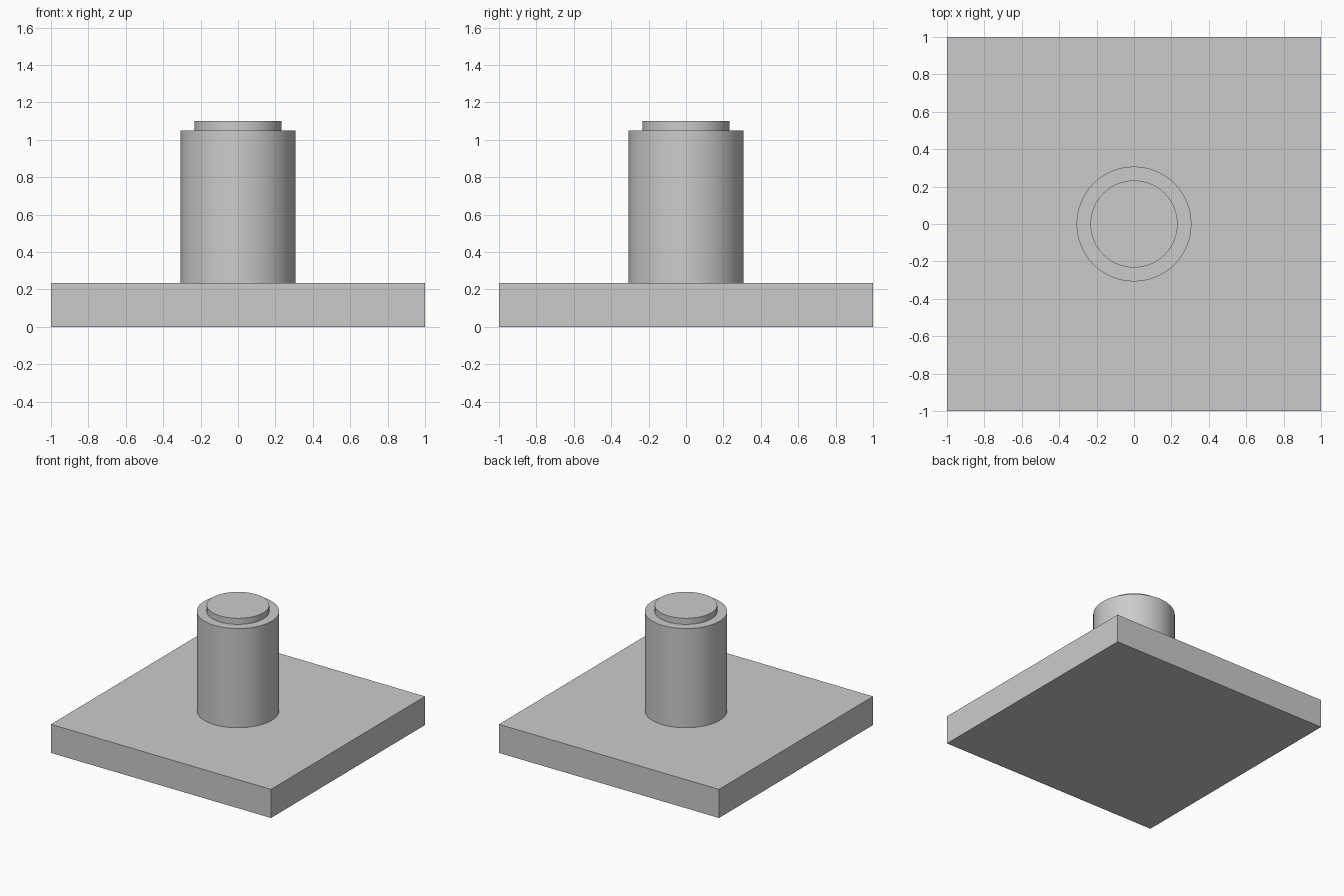
import bpy

cube = bpy.data.objects.get("Cube")
if cube:
    bpy.data.objects.remove(cube, do_unlink=True)

# Single flat grey for the whole model
GREY = (0.6, 0.6, 0.6, 1.0)
grey = bpy.data.materials.new("light_grey")
grey.use_nodes = True
grey.diffuse_color = GREY
grey.node_tree.nodes["Principled BSDF"].inputs["Base Color"].default_value = GREY

BASE_TOP, COLUMN_TOP, CAP_TOP = 0.235, 1.05, 1.10


def finish(name):
    obj = bpy.context.object
    obj.name = obj.data.name = name
    obj.data.materials.append(grey)
    return obj


def cylinder(name, radius, bottom, top):
    bpy.ops.mesh.primitive_cylinder_add(
        vertices=64, radius=radius, depth=top - bottom,
        location=(0, 0, (bottom + top) / 2))
    bpy.ops.object.shade_smooth_by_angle()
    return finish(name)


# Square base slab
bpy.ops.mesh.primitive_cube_add(size=1, location=(0, 0, BASE_TOP / 2))
base = finish("base_plate")
base.scale = (2, 2, BASE_TOP)
bpy.ops.object.transform_apply(location=False, rotation=False, scale=True)

# Round column and the narrower disc on top of it
cylinder("column", 0.307, BASE_TOP, COLUMN_TOP)
cylinder("top_disc", 0.233, COLUMN_TOP, CAP_TOP)
